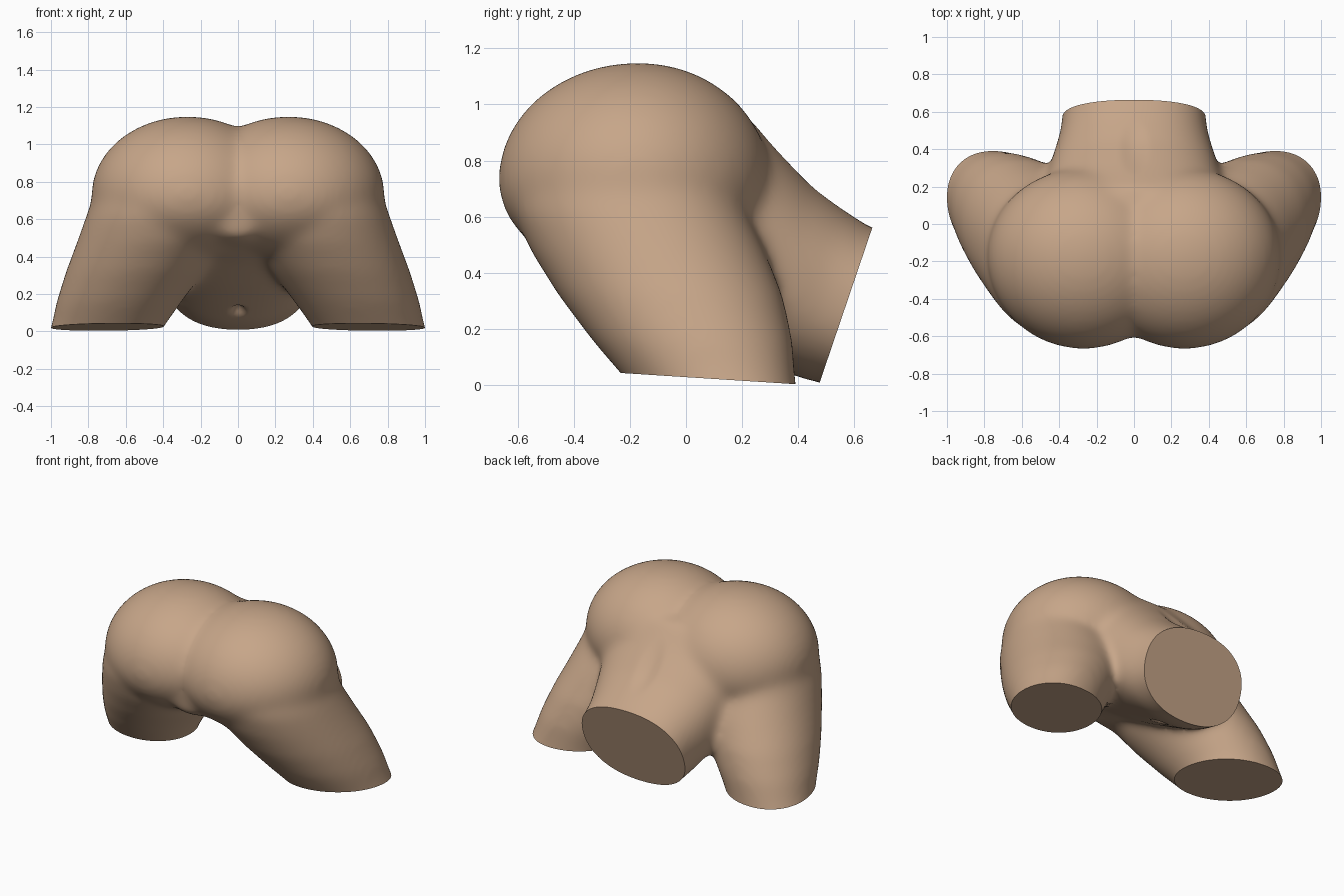
import bpy
import bmesh
from math import sin, cos, pi, copysign
from mathutils import Vector

if "Cube" in bpy.data.objects:
    bpy.data.objects.remove(bpy.data.objects["Cube"], do_unlink=True)

SKIN = (0.57, 0.38, 0.25, 1)
mat = bpy.data.materials.new("warm tan")
mat.use_nodes = True
mat.diffuse_color = SKIN
mat.node_tree.nodes["Principled BSDF"].inputs["Base Color"].default_value = SKIN

SIDES = 48
bm = bmesh.new()


def loft(rings):
    """Closed skin through a list of point rings."""
    loops = [[bm.verts.new(p) for p in ring] for ring in rings]
    faces = [bm.faces.new(loops[0]), bm.faces.new(loops[-1])]
    for a, b in zip(loops, loops[1:]):
        for i in range(SIDES):
            j = (i + 1) % SIDES
            faces.append(bm.faces.new((a[i], a[j], b[j], b[i])))
    bmesh.ops.recalc_face_normals(bm, faces=faces)


def oval(center, u, v, power=1.0):
    """Ring of points; a power below 1 makes it squarer."""
    def shaped(t):
        return copysign(abs(t) ** power, t)
    angles = [2 * pi * i / SIDES for i in range(SIDES)]
    return [center + u * shaped(cos(a)) + v * shaped(sin(a)) for a in angles]


def torso_ring(top_y, top_z, low_y, low_z, half_width):
    top, low = Vector((0, top_y, top_z)), Vector((0, low_y, low_z))
    return oval((top + low) / 2, Vector((half_width, 0, 0)), (top - low) / 2, 0.88)


def leg_ring(side, z, x0, x1, y0, y1):
    center = Vector((side * (x0 + x1) / 2, (y0 + y1) / 2, z))
    return oval(center, Vector(((x1 - x0) / 2, side * 0.025, 0)),
                Vector((side * 0.02, (y1 - y0) / 2, 0)), 0.96)


# Torso from the waist back to the pelvis
loft([torso_ring(*r) for r in (
    (0.82, 0.51, 0.65, -0.06, 0.37),
    (0.66, 0.56, 0.48, 0.01, 0.385),
    (0.56, 0.625, 0.42, 0.02, 0.395),
    (0.45, 0.71, 0.34, 0.05, 0.425),
    (0.31, 0.855, 0.18, 0.14, 0.47),
    (0.19, 0.99, 0.00, 0.24, 0.52),
    (-0.10, 1.03, -0.20, 0.36, 0.50),
    (-0.35, 0.97, -0.38, 0.44, 0.33),
    (-0.50, 0.86, -0.52, 0.48, 0.20),
    (-0.60, 0.80, -0.575, 0.51, 0.10))])

for side in (-1, 1):
    # Thighs
    loft([leg_ring(side, *r) for r in (
        (-0.15, 0.48, 1.06, -0.08, 0.41),
        (0.02, 0.40, 1.00, -0.215, 0.39),
        (0.16, 0.30, 0.97, -0.335, 0.38),
        (0.32, 0.18, 0.92, -0.455, 0.345),
        (0.48, 0.08, 0.86, -0.555, 0.28),
        (0.62, 0.06, 0.81, -0.615, 0.21),
        (0.76, 0.12, 0.76, -0.60, 0.14))])
    # Rounded hips, flatter below and behind
    hip = bmesh.ops.create_uvsphere(bm, u_segments=48, v_segments=32, radius=1)["verts"]
    for v in hip:
        v.co.x *= 0.515
        v.co.y *= 0.47 if v.co.y > 0 else 0.50
        v.co.z *= 0.42 if v.co.z > 0 else 0.35
        v.co += Vector((side * 0.27, -0.17, 0.73))

mesh = bpy.data.meshes.new("body")
bm.to_mesh(mesh)
bm.free()
body = bpy.data.objects.new("body", mesh)
bpy.context.collection.objects.link(body)

# Merge the volumes and soften the joins
remesh = body.modifiers.new("merge", 'REMESH')
remesh.mode = 'VOXEL'
remesh.voxel_size = 0.018
soften = body.modifiers.new("soften", 'SMOOTH')
soften.factor = 0.5
soften.iterations = 45
bpy.context.view_layer.update()
merged = bpy.data.meshes.new_from_object(
    body.evaluated_get(bpy.context.evaluated_depsgraph_get()))
body.modifiers.clear()
body.data = merged

bm = bmesh.new()
bm.from_mesh(merged)


def dent(center, radius, push):
    """Press a soft hollow into the skin."""
    for v in bm.verts:
        d = v.co - Vector(center)
        t = sum((a / b) ** 2 for a, b in zip(d, radius))
        if t < 1:
            v.co += Vector(push) * (1 - t) ** 2


# Navel and lower spine hollow
dent((0, 0.24, 0.11), (0.05, 0.07, 0.08), (0, 0.01, 0.035))
dent((0, 0.40, 0.75), (0.09, 0.22, 0.22), (0, -0.008, -0.012))

# Flat cuts at the thighs and the waist
for point, normal in (((0, -0.23, 0.043), (0, -0.064, -1)),
                      ((0, 0.48, 0.02), (0, 0.947, -0.322))):
    geom = bm.verts[:] + bm.edges[:] + bm.faces[:]
    cut = bmesh.ops.bisect_plane(bm, geom=geom, plane_co=point, plane_no=normal,
                                 clear_outer=True)["geom_cut"]
    rim = [e for e in cut if isinstance(e, bmesh.types.BMEdge) and e.is_boundary]
    bmesh.ops.holes_fill(bm, edges=rim, sides=0)

bmesh.ops.recalc_face_normals(bm, faces=bm.faces[:])
bm.to_mesh(merged)
bm.free()
merged.materials.clear()
merged.materials.append(mat)

bpy.ops.object.select_all(action='DESELECT')
body.select_set(True)
bpy.context.view_layer.objects.active = body
bpy.ops.object.shade_smooth_by_angle(angle=0.7)
